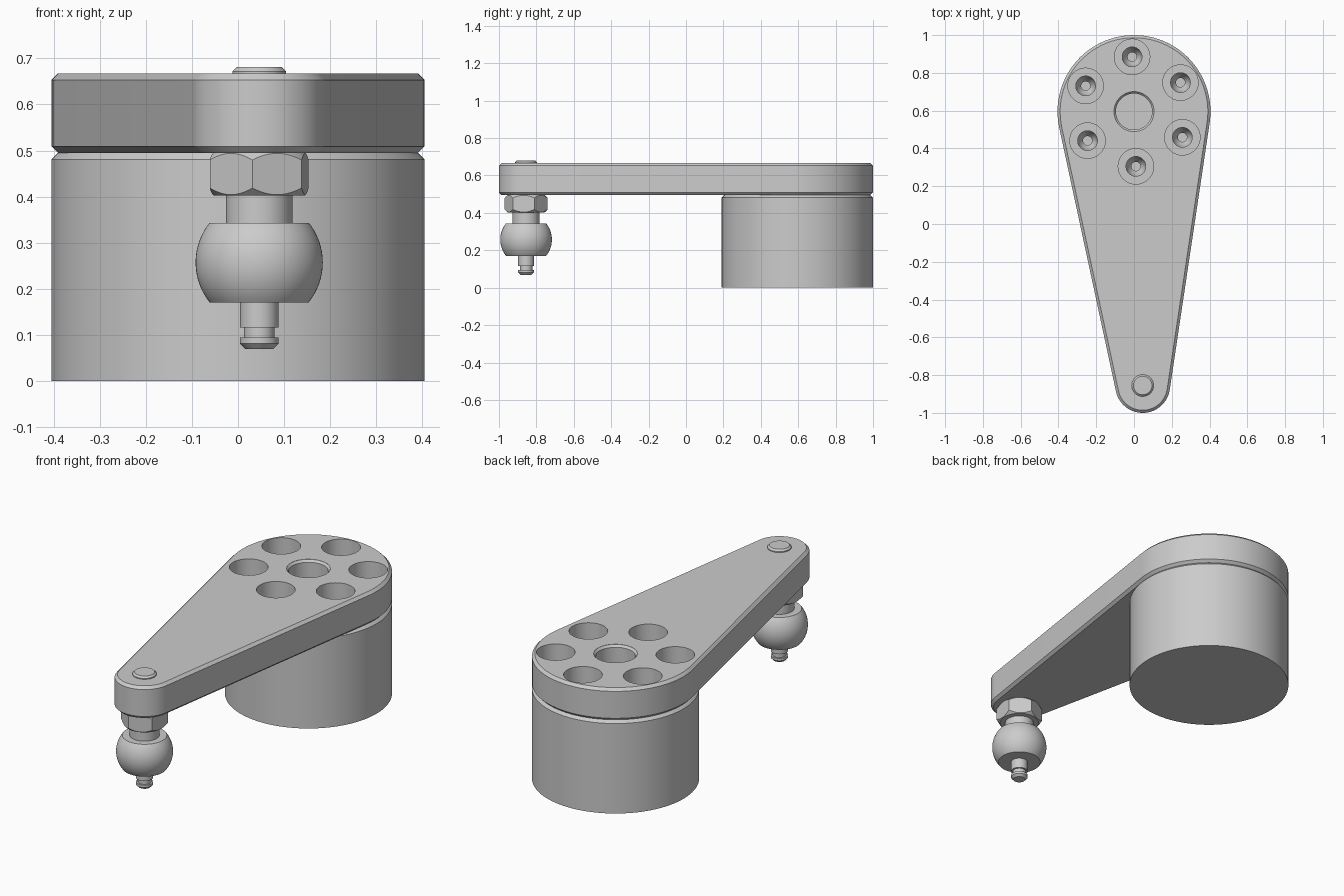
import bpy, bmesh
from math import sin, cos, acos, atan2, hypot, radians, pi, sqrt

cube = bpy.data.objects.get("Cube")
if cube:
    bpy.data.objects.remove(cube, do_unlink=True)

# Single plain metal colour
metal = bpy.data.materials.new("grey_metal")
metal.use_nodes = True
GREY = (0.6, 0.6, 0.6, 1)
metal.diffuse_color = GREY
metal.node_tree.nodes["Principled BSDF"].inputs["Base Color"].default_value = GREY

HUB = (0, 0.595)
TIP = (0.046, -0.855)
HUB_R, TIP_R = 0.405, 0.145
ARM_LOW, ARM_TOP = 0.495, 0.667
CHAMFER = 0.014


def ring(bm, centre, r, z, n, turn=0):
    return [bm.verts.new((centre[0] + r * cos(turn + 2 * pi * i / n),
                          centre[1] + r * sin(turn + 2 * pi * i / n), z)) for i in range(n)]


def loft(bm, rings):
    """Skin a stack of rings, listed bottom to top, into a closed solid."""
    for a, b in zip(rings, rings[1:]):
        for i in range(len(a)):
            j = (i + 1) % len(a)
            bm.faces.new((a[i], a[j], b[j], b[i]))
    bm.faces.new(rings[0][::-1])
    bm.faces.new(rings[-1])


def lathe(bm, centre, profile, n=64, turn=0):
    loft(bm, [ring(bm, centre, r, z, n, turn) for r, z in profile])


def finish(bm, name):
    bmesh.ops.recalc_face_normals(bm, faces=bm.faces)
    mesh = bpy.data.meshes.new(name)
    bm.to_mesh(mesh)
    bm.free()
    mesh.materials.append(metal)
    obj = bpy.data.objects.new(name, mesh)
    bpy.context.collection.objects.link(obj)
    return obj


def boolean(obj, cutter, operation):
    mod = obj.modifiers.new("cut", 'BOOLEAN')
    mod.operation, mod.object, mod.solver = operation, cutter, 'EXACT'
    bpy.context.view_layer.objects.active = obj
    bpy.ops.object.modifier_apply(modifier=mod.name)


def arm_outline(bm, inset, z, n=48):
    """Two arcs joined by their outer tangents."""
    dx, dy = TIP[0] - HUB[0], TIP[1] - HUB[1]
    phi = atan2(dy, dx)
    beta = acos((HUB_R - TIP_R) / hypot(dx, dy))
    verts = []
    for c, r, start, end in ((HUB, HUB_R, phi + beta, phi + 2 * pi - beta),
                             (TIP, TIP_R, phi - beta, phi + beta)):
        for i in range(n + 1):
            t = start + (end - start) * i / n
            verts.append(bm.verts.new((c[0] + (r - inset) * cos(t), c[1] + (r - inset) * sin(t), z)))
    return verts


# Tapered arm plate
bm = bmesh.new()
loft(bm, [arm_outline(bm, inset, z) for inset, z in (
    (CHAMFER, ARM_LOW), (0, ARM_LOW + CHAMFER), (0, ARM_TOP - CHAMFER), (CHAMFER, ARM_TOP))])
arm = finish(bm, "arm_plate")

# Cylindrical drum below the wide end
bm = bmesh.new()
lathe(bm, HUB, [(HUB_R, 0), (HUB_R, ARM_LOW - CHAMFER), (HUB_R - CHAMFER, ARM_LOW)], 96)
drum = finish(bm, "drum")

# Stepped bolt holes around a chamfered centre bore
bm = bmesh.new()
for k in range(6):
    a = radians(92 + 60 * k)
    spot = (HUB[0] + 0.29 * cos(a), HUB[1] + 0.29 * sin(a))
    lathe(bm, spot, [(0.024, 0.38), (0.024, 0.45), (0.042, 0.475), (0.052, 0.51),
                     (0.052, 0.545), (0.094, 0.545), (0.094, 0.75)], 40)
lathe(bm, HUB, [(0.096, 0.48), (0.096, ARM_TOP - 0.012), (0.106, ARM_TOP - 0.001), (0.106, 0.75)], 48)
cutter = finish(bm, "hole_cutter")
cutter.hide_render = True
boolean(arm, cutter, 'DIFFERENCE')
boolean(drum, cutter, 'DIFFERENCE')
bpy.data.objects.remove(cutter, do_unlink=True)

# Rivet head on top of the narrow end
bm = bmesh.new()
lathe(bm, TIP, [(0.058, 0.64), (0.058, 0.672), (0.049, 0.681)], 48)
head = finish(bm, "stud_head")

# Hex nut with rounded-off corners
bm = bmesh.new()
lathe(bm, TIP, [(0.116, 0.402), (0.116, 0.497)], 6, radians(22.6))
nut = finish(bm, "hex_nut")
bm = bmesh.new()
lathe(bm, TIP, [(0.096, 0.400), (0.122, 0.424), (0.122, 0.474), (0.096, 0.498)], 64)
trim = finish(bm, "nut_trim")
trim.hide_render = True
boolean(nut, trim, 'INTERSECT')
bpy.data.objects.remove(trim, do_unlink=True)

# Neck, truncated ball and grooved pin
BALL_R, BALL_Z, BALL_LOW, BALL_HIGH = 0.138, 0.257, 0.170, 0.343
STEPS = 20
ball = []
for i in range(STEPS + 1):
    z = BALL_LOW + (BALL_HIGH - BALL_LOW) * i / STEPS
    ball.append((sqrt(BALL_R ** 2 - (z - BALL_Z) ** 2), z))
pin = [(0.030, 0.069), (0.042, 0.081), (0.042, 0.094), (0.033, 0.094),
       (0.033, 0.116), (0.042, 0.116), (0.042, BALL_LOW)]
neck = [(0.072, BALL_HIGH), (0.072, 0.41)]
bm = bmesh.new()
lathe(bm, TIP, pin + ball + neck)
stud = finish(bm, "ball_stud")

# Smooth the curved walls and keep the edges crisp
bpy.ops.object.select_all(action='DESELECT')
for obj in (arm, drum, head, nut, stud):
    obj.select_set(True)
bpy.context.view_layer.objects.active = arm
bpy.ops.object.shade_smooth_by_angle(angle=radians(25))
